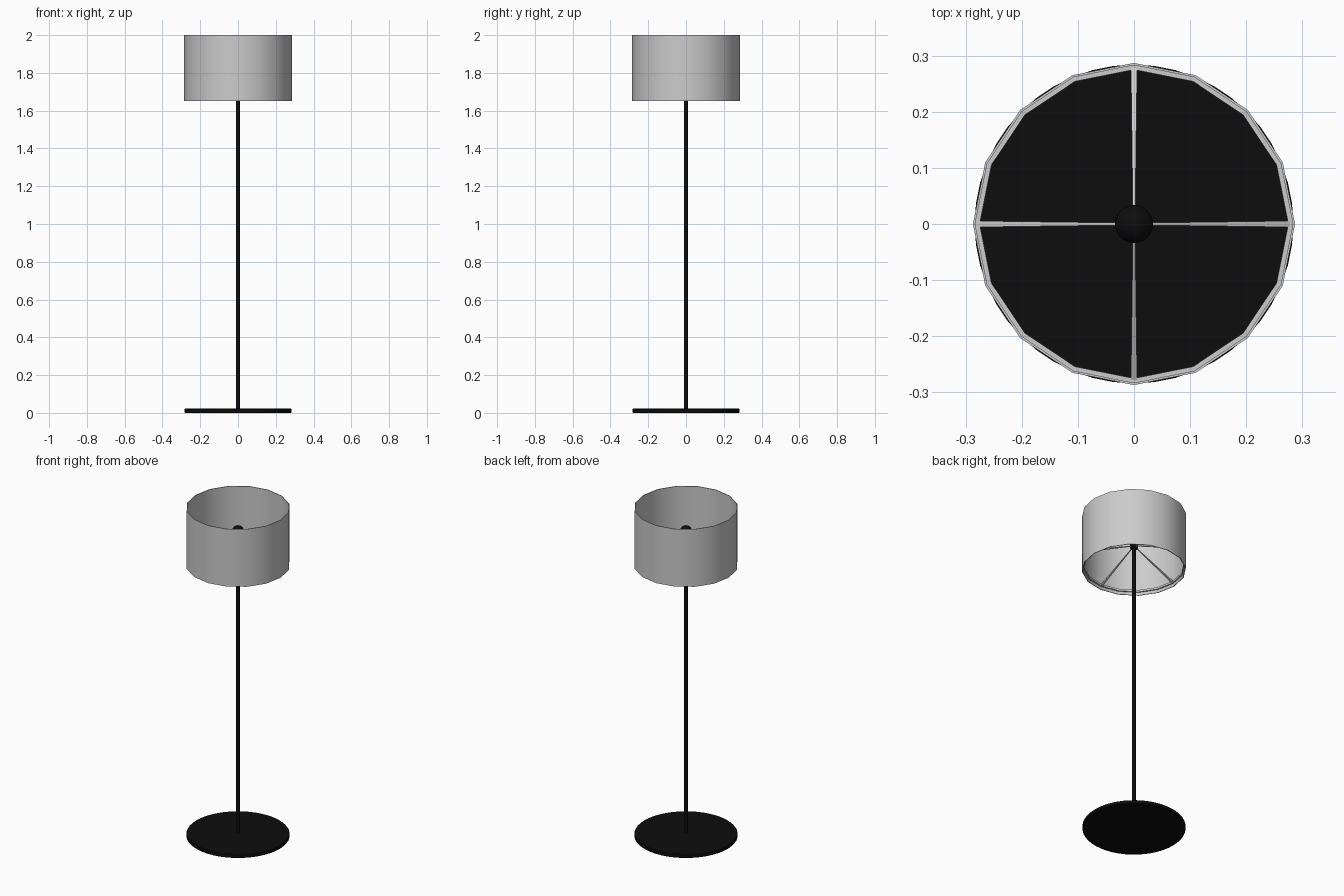
import bpy, bmesh
from math import sin, cos, pi, radians

if "Cube" in bpy.data.objects:
    bpy.data.objects.remove(bpy.data.objects["Cube"])

black = bpy.data.materials.new("black")
black.diffuse_color = (0.004, 0.004, 0.004, 1)
black.use_nodes = True
black.node_tree.nodes["Principled BSDF"].inputs["Base Color"].default_value = black.diffuse_color


def finish(name, bm, mat=None, angle=30):
    bmesh.ops.recalc_face_normals(bm, faces=bm.faces)
    me = bpy.data.meshes.new(name)
    bm.to_mesh(me)
    bm.free()
    ob = bpy.data.objects.new(name, me)
    bpy.context.collection.objects.link(ob)
    if mat:
        me.materials.append(mat)
    bpy.ops.object.select_all(action='DESELECT')
    ob.select_set(True)
    bpy.context.view_layer.objects.active = ob
    bpy.ops.object.shade_smooth_by_angle(angle=radians(angle))
    return ob


def lathe(name, profile, n, mat=None, closed=False):
    """Revolve (radius, z) points; closed joins last to first, otherwise ends are capped."""
    bm = bmesh.new()
    rings = [[bm.verts.new((r * cos(2 * pi * i / n), r * sin(2 * pi * i / n), z))
              for i in range(n)] for r, z in profile]
    pairs = list(zip(rings, rings[1:]))
    if closed:
        pairs.append((rings[-1], rings[0]))
    else:
        bm.faces.new(rings[0])
        bm.faces.new(rings[-1])
    for a, b in pairs:
        for i in range(n):
            j = (i + 1) % n
            bm.faces.new((a[i], a[j], b[j], b[i]))
    return finish(name, bm, mat)


# Stand: disc base, thin pole, socket
lathe("base", [(0.281, 0), (0.284, 0.003), (0.284, 0.019), (0.281, 0.022)], 48, black)
lathe("pole", [(0.0105, 0.02), (0.0105, 1.8)], 16, black)
lathe("socket", [(0.02, 1.785), (0.022, 1.79), (0.022, 1.835)], 16, black)

# Bulb
bm = bmesh.new()
bmesh.ops.create_uvsphere(bm, u_segments=24, v_segments=14, radius=0.034)
bmesh.ops.translate(bm, verts=bm.verts, vec=(0, 0, 1.855))
finish("bulb", bm, black)

# Drum shade: thin open 16-sided wall, with a ring inside near the bottom
lathe("shade", [(0.287, 1.65), (0.287, 2.0), (0.283, 2.0), (0.283, 1.65)], 16, closed=True)
lathe("support_ring", [(0.284, 1.668), (0.284, 1.68), (0.275, 1.68), (0.275, 1.668)], 16, closed=True)

# Four tapered spokes rising from the ring to the socket
for k in range(4):
    c, s = cos(k * pi / 2), sin(k * pi / 2)
    bm = bmesh.new()
    ends = []
    for r, z, w in ((0.015, 1.795, 0.002), (0.279, 1.674, 0.0055)):
        ends.append([bm.verts.new((r * c - t * w * s, r * s + t * w * c, z + u * w))
                     for t, u in ((-1, -1), (1, -1), (1, 1), (-1, 1))])
    a, b = ends
    bm.faces.new(a)
    bm.faces.new(b)
    for i in range(4):
        j = (i + 1) % 4
        bm.faces.new((a[i], a[j], b[j], b[i]))
    finish(f"spoke_{k + 1}", bm)
